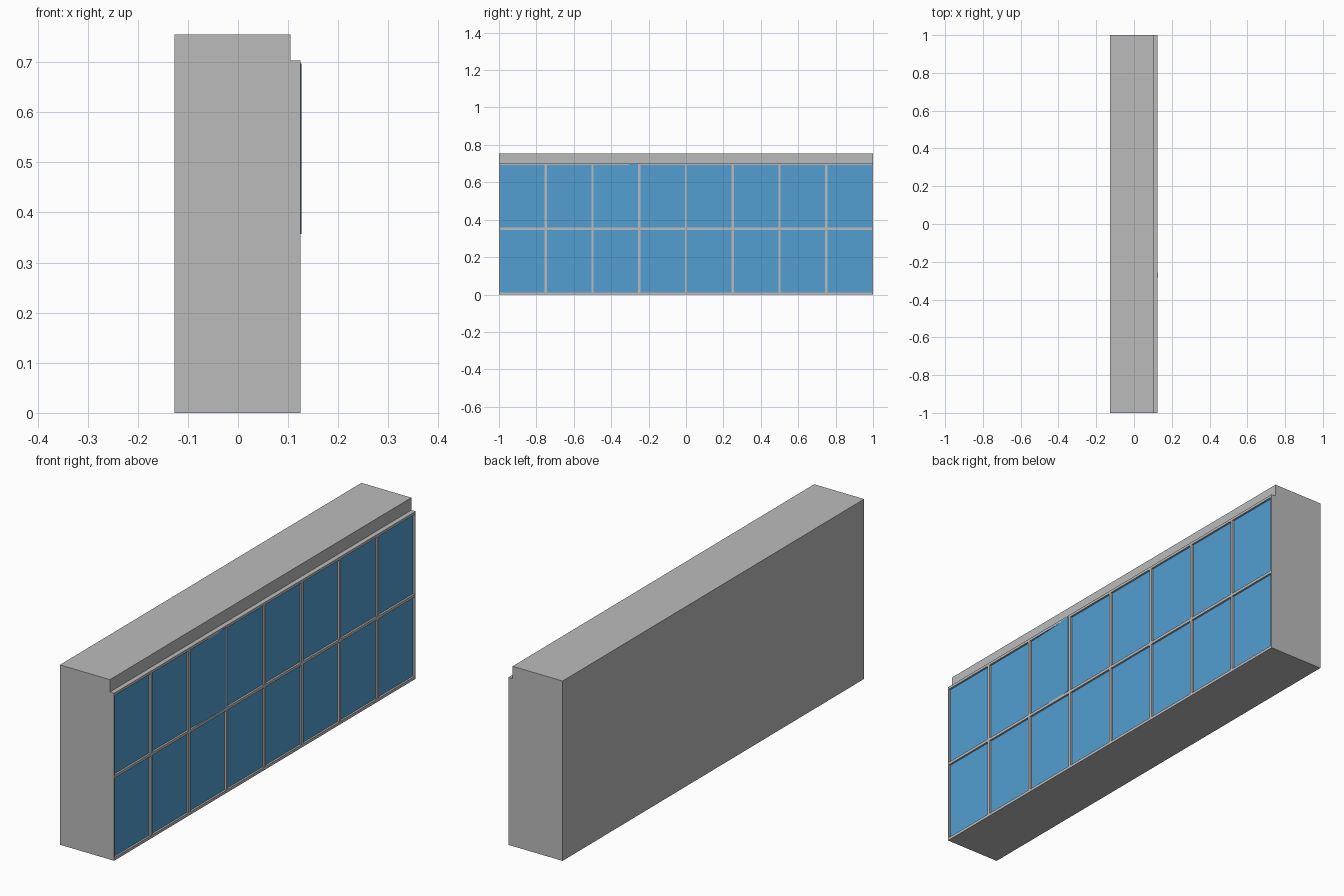
import bpy, bmesh

if "Cube" in bpy.data.objects:
    bpy.data.objects.remove(bpy.data.objects["Cube"])


def material(name, col):
    m = bpy.data.materials.new(name)
    m.diffuse_color = (*col, 1)
    m.use_nodes = True
    m.node_tree.nodes["Principled BSDF"].inputs["Base Color"].default_value = m.diffuse_color
    return m


GREY = material("cabinet grey", (0.5, 0.5, 0.5))
BLUE = material("door blue", (0.085, 0.345, 0.64))


def finish(name, bm, mat):
    bmesh.ops.recalc_face_normals(bm, faces=bm.faces)
    me = bpy.data.meshes.new(name)
    bm.to_mesh(me)
    bm.free()
    me.materials.append(mat)
    ob = bpy.data.objects.new(name, me)
    bpy.context.collection.objects.link(ob)
    return ob


def prism(bm, profile, y0, y1):
    """Extrude an x-z profile from y0 to y1."""
    f = bm.faces.new([bm.verts.new((x, y0, z)) for x, z in profile])
    r = bmesh.ops.extrude_face_region(bm, geom=[f])
    for v in r["geom"]:
        if isinstance(v, bmesh.types.BMVert):
            v.co.y = y1


XB, XR, XF = -0.127, 0.115, 0.125      # back, recess floor, frame front
XT, TOP, LEDGE = 0.105, 0.755, 0.703   # upper strip face, heights
COLS, BAR = 8, 0.012
PITCH = 2 / COLS
ROWS = (0.006, LEDGE / 2, LEDGE - 0.005)

# Body with the stepped-back strip along the top
bm = bmesh.new()
prism(bm, [(XB, 0), (XR, 0), (XR, LEDGE), (XT, LEDGE), (XT, TOP), (XB, TOP)], -1, 1)
finish("cabinet_body", bm, GREY)

# Frame: one plate cut into cells, with bars around every door
bm = bmesh.new()
for z in ROWS:
    lo, hi = max(z - BAR / 2, 0), min(z + BAR / 2, LEDGE)
    prism(bm, [(XR, lo), (XF, lo), (XF, hi), (XR, hi)], -1, 1)
for i in range(COLS + 1):
    y = -1 + i * PITCH
    lo, hi = max(y - BAR / 2, -1), min(y + BAR / 2, 1)
    for z0, z1 in zip(ROWS, ROWS[1:]):
        a, b = z0 + BAR / 2, z1 - BAR / 2
        prism(bm, [(XR, a), (XF, a), (XF, b), (XR, b)], lo, hi)
finish("door_frame", bm, GREY)

# Recessed blue doors; one in the upper row stands slightly ajar
for row, (z0, z1) in enumerate(zip(ROWS, ROWS[1:])):
    for i in range(COLS):
        y = -1 + i * PITCH
        ajar = row == 1 and i == 2
        a, b = z0 + BAR / 2, z1 - BAR / 2 + (0.005 if ajar else 0)
        bm = bmesh.new()
        prism(bm, [(XR, a), (XR + 0.002, a), (XR + 0.002, b), (XR, b)],
              y + BAR / 2, y + PITCH - BAR / 2)
        if ajar:
            for v in bm.verts:
                if v.co.y > y + PITCH / 2:
                    v.co.x += 0.010
        finish(f"door_{row}_{i}", bm, BLUE)
